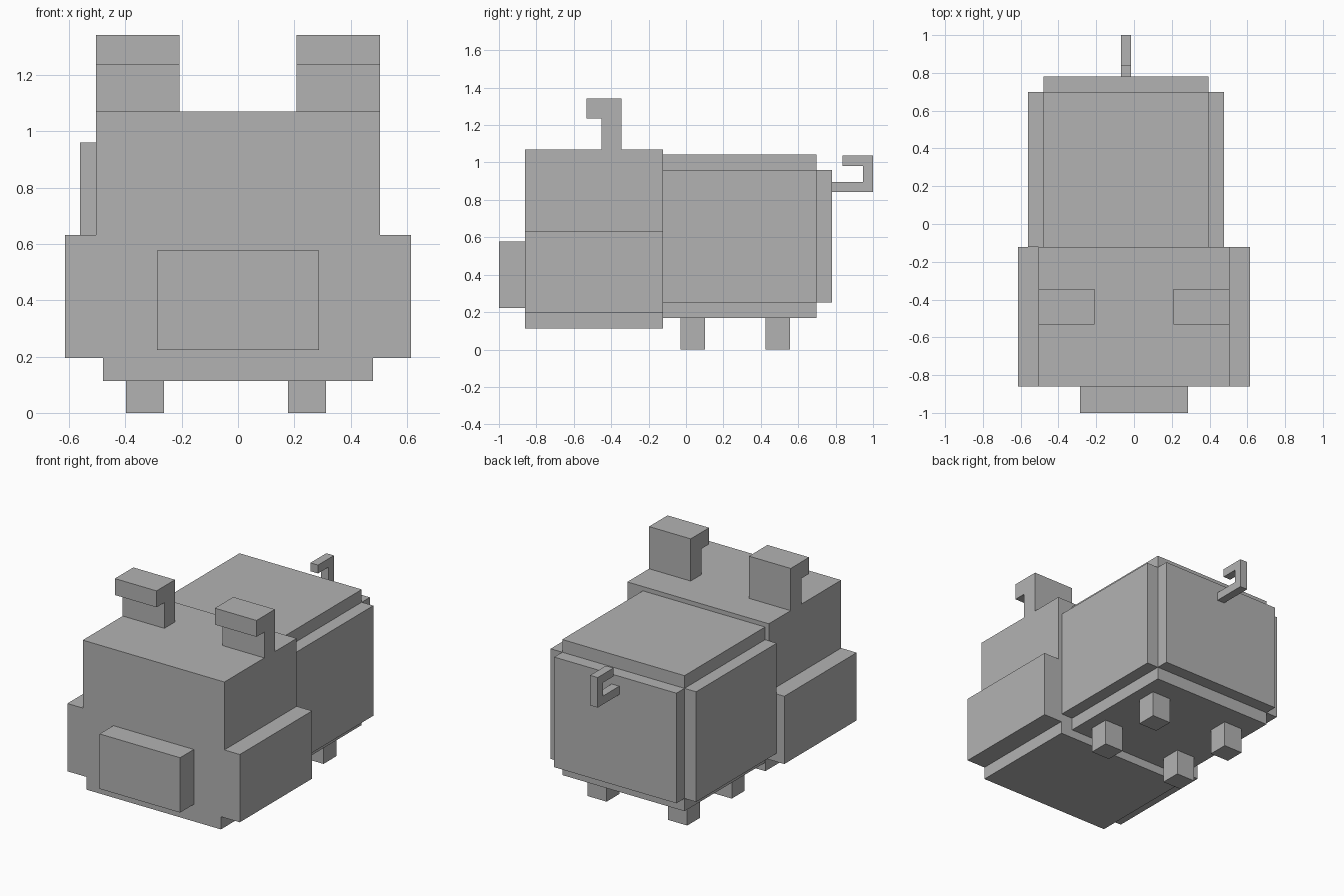
import bpy
import bmesh
from mathutils import Vector

if "Cube" in bpy.data.objects:
    bpy.data.objects.remove(bpy.data.objects["Cube"])

grey = bpy.data.materials.new("plain grey")
grey.diffuse_color = (0.45, 0.45, 0.45, 1)
grey.use_nodes = True
grey.node_tree.nodes["Principled BSDF"].inputs["Base Color"].default_value = grey.diffuse_color


def prism(name, axis, profile, lo, hi):
    """Extrude a closed profile along x (profile is y,z) or y (profile is x,z)."""
    bm = bmesh.new()
    place = (lambda a, b: (lo, a, b)) if axis == "x" else (lambda a, b: (a, lo, b))
    face = bm.faces.new([bm.verts.new(place(a, b)) for a, b in profile])
    out = bmesh.ops.extrude_face_region(bm, geom=[face], use_keep_orig=True)
    step = Vector((hi - lo, 0, 0)) if axis == "x" else Vector((0, hi - lo, 0))
    bmesh.ops.translate(bm, vec=step,
                        verts=[g for g in out["geom"] if isinstance(g, bmesh.types.BMVert)])
    bmesh.ops.recalc_face_normals(bm, faces=bm.faces)
    mesh = bpy.data.meshes.new(name)
    bm.to_mesh(mesh)
    bm.free()
    mesh.materials.append(grey)
    obj = bpy.data.objects.new(name, mesh)
    bpy.context.collection.objects.link(obj)
    return obj


def box(name, x, y, z):
    return prism(name, "y", [(x[0], z[0]), (x[1], z[0]), (x[1], z[1]), (x[0], z[1])], *y)


# Head: stepped outline with wide cheeks, mirrored across x
half = [(0.48, 0.113), (0.48, 0.195), (0.615, 0.195),
        (0.615, 0.632), (0.505, 0.632), (0.505, 1.07)]
prism("head", "y", half + [(-x, z) for x, z in reversed(half)], -0.86, -0.123)
box("snout", (-0.287, 0.287), (-1.0, -0.86), (0.223, 0.577))

# Body: plus-shaped section, slightly off centre, with a raised rear panel
cx = -0.042
half = [(0.436, 0.168), (0.436, 0.25), (0.519, 0.25),
        (0.519, 0.96), (0.436, 0.96), (0.436, 1.042)]
prism("body", "y", [(cx + x, z) for x, z in half]
      + [(cx - x, z) for x, z in reversed(half)], -0.123, 0.698)
box("rump", (cx - 0.436, cx + 0.436), (0.698, 0.78), (0.25, 0.96))

# Ears: upright slabs with tips folded forward
ear = [(-0.345, 1.07), (-0.345, 1.342), (-0.533, 1.342),
       (-0.533, 1.236), (-0.453, 1.236), (-0.453, 1.07)]
for side, lo, hi in (("left", -0.505, -0.208), ("right", 0.208, 0.505)):
    prism(side + "_ear", "x", ear, lo, hi)

# Legs
for side, x in (("left", -0.33), ("right", 0.245)):
    for end, y in (("front", 0.036), ("back", 0.49)):
        box(f"{end}_{side}_leg", (x - 0.068, x + 0.068), (y - 0.066, y + 0.066), (0, 0.168))

# Tail: hook curling up and forward
tail = [(0.78, 0.842), (1.0, 0.842), (1.0, 1.036), (0.838, 1.036),
        (0.838, 0.982), (0.946, 0.982), (0.946, 0.896), (0.78, 0.896)]
prism("tail", "x", tail, -0.07, -0.016)
